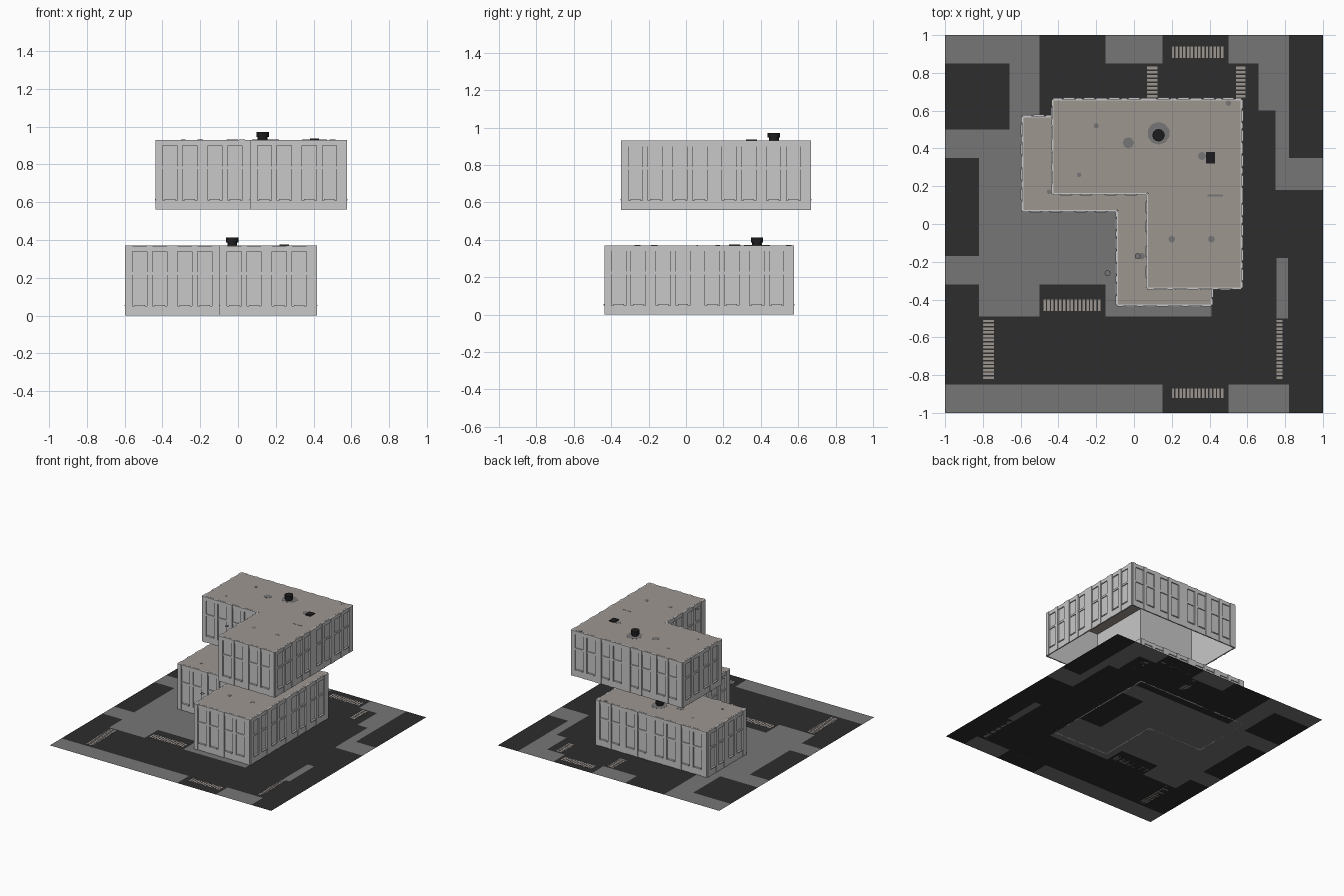
import bpy, bmesh, math
from mathutils import Vector, Matrix

if "Cube" in bpy.data.objects:
    bpy.data.objects.remove(bpy.data.objects["Cube"])


def mat(name, r, g, b):
    m = bpy.data.materials.new(name)
    m.diffuse_color = (r, g, b, 1)
    m.use_nodes = True
    m.node_tree.nodes["Principled BSDF"].inputs["Base Color"].default_value = m.diffuse_color
    return m


WALL = mat("light concrete", 0.58, 0.58, 0.58)
ROOF = mat("taupe roof", 0.34, 0.305, 0.28)
GREY = mat("grey paving", 0.18, 0.18, 0.18)
DARK = mat("dark asphalt", 0.026, 0.026, 0.026)
BLACK = mat("black metal", 0.012, 0.012, 0.014)


def finish(bm, name, mats, loc=(0, 0, 0)):
    me = bpy.data.meshes.new(name)
    bm.to_mesh(me)
    bm.free()
    for m in mats:
        me.materials.append(m)
    ob = bpy.data.objects.new(name, me)
    ob.location = loc
    bpy.context.collection.objects.link(ob)
    return ob


def box(bm, a, b):
    lo = [min(p, q) for p, q in zip(a, b)]
    hi = [max(p, q) for p, q in zip(a, b)]
    size = [h - l for l, h in zip(lo, hi)]
    mid = [(h + l) / 2 for l, h in zip(lo, hi)]
    bmesh.ops.create_cube(bm, size=1, matrix=Matrix.Translation(mid) @ Matrix.Diagonal((*size, 1)))


def disc(bm, x, y, z, r, h, n=12, r2=None):
    bmesh.ops.create_cone(bm, cap_ends=True, segments=n, radius1=r, radius2=r2 or r, depth=h,
                          matrix=Matrix.Translation((x, y, z + h / 2)))


# L-shaped outline, counter-clockwise, in block coordinates
H = 0.37
OUTLINE = [(0.5, 0), (1, 0), (1, 1), (0, 1), (0, 0.5), (0.5, 0.5)]
IN = 0.005     # core wall lies this far inside the outline
RIBS = [(0, .032), (.108, .137), (.213, .27), (.346, .376), (.452, .5)]
WINDOWS = [(.032, .108), (.137, .213), (.27, .346), (.376, .452)]


def inset(i):
    p, q, r = (Vector(OUTLINE[(i + k) % 6]) for k in (-1, 0, 1))
    d1, d2 = (q - p).normalized(), (r - q).normalized()
    n1, n2 = Vector((-d1.y, d1.x)), Vector((-d2.y, d2.x))
    return q + IN * (n1 + n2)


def block(label, loc):
    # hollow core: walls and roof, open underneath
    bm = bmesh.new()
    pts = [inset(i) for i in range(6)]
    low = [bm.verts.new((p.x, p.y, 0)) for p in pts]
    top = [bm.verts.new((p.x, p.y, H)) for p in pts]
    for i in range(6):
        j = (i + 1) % 6
        bm.faces.new((low[i], low[j], top[j], top[i]))
    bm.faces.new(top).material_index = 1
    finish(bm, label + "_walls_and_roof", [WALL, ROOF], loc)

    # facade relief: ribs, sills, lintels and window bars
    bm = bmesh.new()
    for i in range(6):
        p, q = pts[i], pts[(i + 1) % 6]
        d = (q - p).normalized()
        n = Vector((d.y, -d.x))
        start = Vector(OUTLINE[i])
        start = start - n * (start - p).dot(n)     # slide onto the core wall

        def piece(u0, u1, z0, z1, depth):
            a, b = start + d * u0, start + d * u1 + n * depth
            box(bm, (a.x, a.y, z0), (b.x, b.y, z1))

        length = (Vector(OUTLINE[(i + 1) % 6]) - Vector(OUTLINE[i])).length
        for bay in range(round(length / 0.5)):
            o = bay * 0.5
            for u0, u1 in RIBS:
                piece(o + u0, o + u1, 0, H, 0.012)
            for u0, u1 in WINDOWS:
                piece(o + u0, o + u1, 0, 0.05, 0.009)
                piece(o + u0, o + u1, 0.34, H - 0.001, 0.008)
                piece(o + u0, o + u1, 0.215, 0.23, 0.007)
                piece(o + u0 + 0.01, o + u1 - 0.01, 0.05, 0.057, 0.015)
    finish(bm, label + "_facade_ribs", [WALL], loc)

    # chimney standing on the roof
    bm = bmesh.new()
    disc(bm, 0.56, 0.81, H, 0.026, 0.022)
    disc(bm, 0.56, 0.81, H + 0.016, 0.033, 0.026)
    finish(bm, label + "_chimney", [BLACK], loc)

    # flat roof hatch
    bm = bmesh.new()
    box(bm, (0.81, 0.66, H), (0.86, 0.72, H + 0.006))
    finish(bm, label + "_roof_hatch", [BLACK], loc)

    # weathered patches on the roof
    bm = bmesh.new()
    disc(bm, 0.56, 0.82, H, 0.06, 0.001, 10)
    for x, y, r in [(.40, .77, .03), (.79, .70, .022), (.93, .98, .015), (.63, .26, .018),
                    (.84, .26, .018), (.45, .17, .016), (.23, .86, .014), (.14, .60, .012)]:
        disc(bm, x, y, H, r, 0.001, 8)
    box(bm, (.82, .485, H), (.9, .495, H + .001))
    finish(bm, label + "_roof_stains", [GREY], loc)


block("lower_block", (-0.59, -0.43, 0))
block("upper_block", (-0.43, -0.34, 0.56))

# ground sheet, cut along the paving edges; later rectangles override earlier ones
PAVING = [  # x0, x1, y0, y1, is grey
    (-.82, .41, -.49, .5, 1), (-1, -.5, .85, 1, 1), (-.66, -.5, .5, .85, 1),
    (-1, -.82, .35, .5, 1), (-1, -.82, -.32, -.17, 1), (-.5, -.15, -.49, -.32, 0),
    (.2, .6, -.15, .35, 0), (-.15, .15, .85, 1, 1), (.5, .82, .85, 1, 1),
    (.66, .82, .6, .85, 1), (.75, .82, .35, .6, 1), (.75, 1, .18, .35, 1),
    (.755, .815, -.5, -.18, 1), (-1, -.82, -1, -.85, 1), (-.82, .15, -1, -.85, 1),
    (.5, .82, -1, -.85, 1)]
xs = sorted({-1, 1} | {v for r in PAVING for v in r[:2]})
ys = sorted({-1, 1} | {v for r in PAVING for v in r[2:4]})
bm = bmesh.new()
grid = [[bm.verts.new((x, y, 0)) for y in ys] for x in xs]
for i in range(len(xs) - 1):
    for j in range(len(ys) - 1):
        f = bm.faces.new((grid[i][j], grid[i + 1][j], grid[i + 1][j + 1], grid[i][j + 1]))
        c = f.calc_center_median()
        for x0, x1, y0, y1, grey in PAVING:
            if x0 < c.x < x1 and y0 < c.y < y1:
                f.material_index = grey
finish(bm, "ground_sheet", [DARK, GREY])

# striped crossings painted on the asphalt
bm = bmesh.new()
for x0, x1, y0, y1 in [(-.48, -.17, -.46, -.4), (.2, .48, .88, .94), (.2, .48, -.92, -.87),
                       (-.8, -.74, -.82, -.5), (.755, .785, -.82, -.5),
                       (.07, .125, .67, .84), (.54, .59, .67, .84)]:
    along_x = x1 - x0 > y1 - y0
    n = round(max(x1 - x0, y1 - y0) / 0.02)
    for k in range(n):
        t0, t1 = k / n, (k + 0.65) / n
        if along_x:
            box(bm, (x0 + (x1 - x0) * t0, y0, 0), (x0 + (x1 - x0) * t1, y1, .001))
        else:
            box(bm, (x0, y0 + (y1 - y0) * t0, 0), (x1, y0 + (y1 - y0) * t1, .001))
finish(bm, "crossing_stripes", [ROOF])
